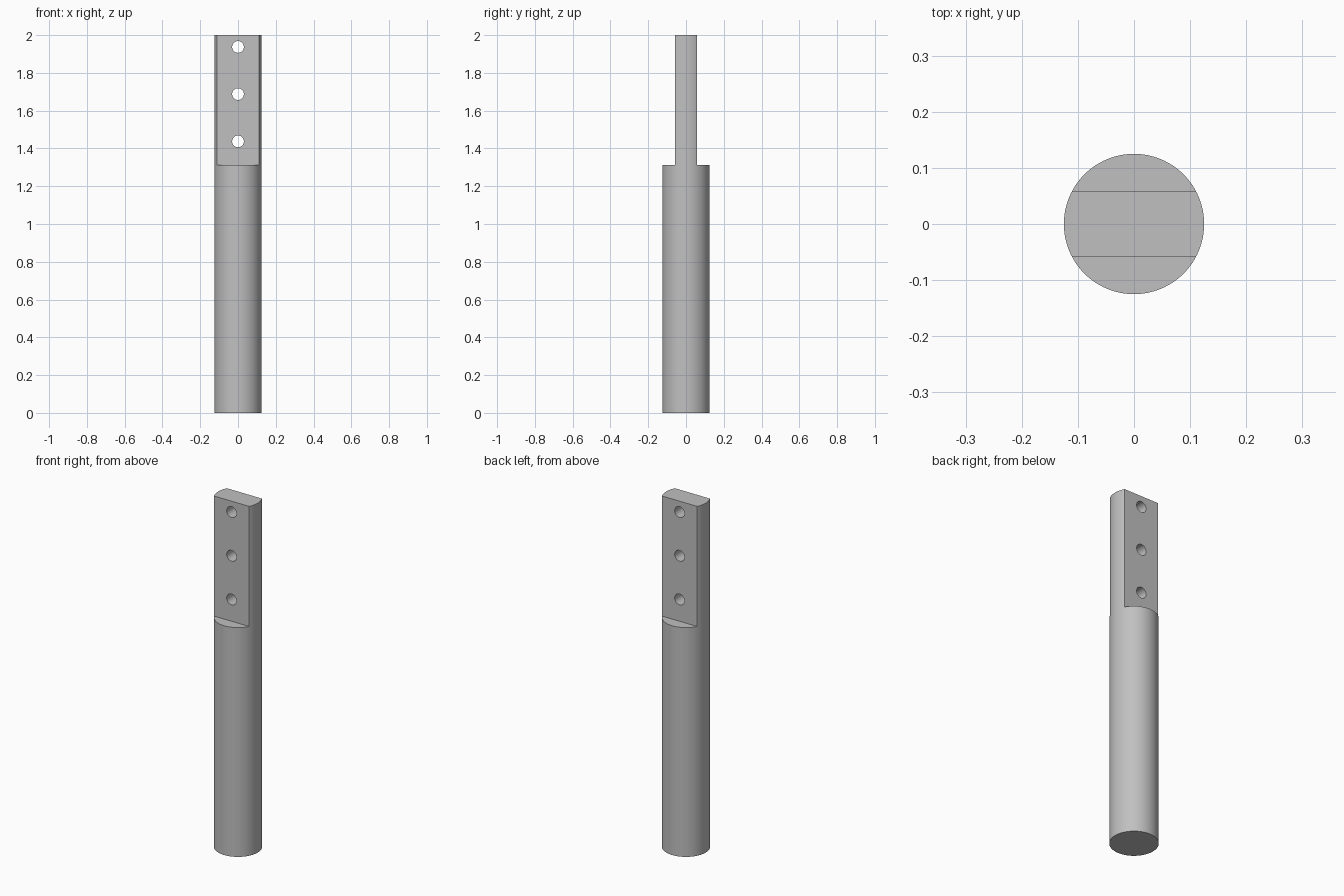
import bpy
import math

default_cube = bpy.data.objects.get("Cube")
if default_cube:
    bpy.data.objects.remove(default_cube, do_unlink=True)

RADIUS = 0.125
HEIGHT = 2.0
SHOULDER = 1.3125        # height where the flat tongue begins
HALF_TONGUE = 0.058      # half thickness of the tongue
HOLE_RADIUS = 0.031
HOLE_HEIGHTS = (1.4375, 1.6875, 1.9375)

# Plain grey metal
grey = bpy.data.materials.new("grey_metal")
grey.use_nodes = True
colour = (0.53, 0.53, 0.53, 1)
grey.diffuse_color = colour
grey.node_tree.nodes["Principled BSDF"].inputs["Base Color"].default_value = colour


def cut(target, cutter):
    """Subtract the cutter from the target, then remove it."""
    cutter.hide_render = True
    mod = target.modifiers.new("cut", 'BOOLEAN')
    mod.operation = 'DIFFERENCE'
    mod.solver = 'EXACT'
    mod.object = cutter
    bpy.ops.object.select_all(action='DESELECT')
    bpy.context.view_layer.objects.active = target
    target.select_set(True)
    bpy.ops.object.modifier_apply(modifier=mod.name)
    bpy.data.objects.remove(cutter, do_unlink=True)


# Round shaft
bpy.ops.mesh.primitive_cylinder_add(vertices=96, radius=RADIUS, depth=HEIGHT,
                                    location=(0, 0, HEIGHT / 2))
shaft = bpy.context.object
shaft.name = "shaft_with_tongue"
shaft.data.materials.append(grey)

# Flats on the front and back leave a tongue at the top
for side in (-1, 1):
    depth, tall = 0.2, 1.0
    bpy.ops.mesh.primitive_cube_add(
        size=1, location=(0, side * (HALF_TONGUE + depth / 2), SHOULDER + tall / 2))
    block = bpy.context.object
    block.name = "flat_cutter"
    block.scale = (0.5, depth, tall)
    bpy.context.view_layer.update()
    cut(shaft, block)

# Bolt holes through the tongue
for z in HOLE_HEIGHTS:
    bpy.ops.mesh.primitive_cylinder_add(vertices=48, radius=HOLE_RADIUS, depth=0.5,
                                        location=(0, 0, z),
                                        rotation=(math.pi / 2, 0, 0))
    drill = bpy.context.object
    drill.name = "hole_cutter"
    bpy.context.view_layer.update()
    cut(shaft, drill)

bpy.ops.object.select_all(action='DESELECT')
shaft.select_set(True)
bpy.context.view_layer.objects.active = shaft
bpy.ops.object.shade_smooth_by_angle(angle=math.radians(30))
